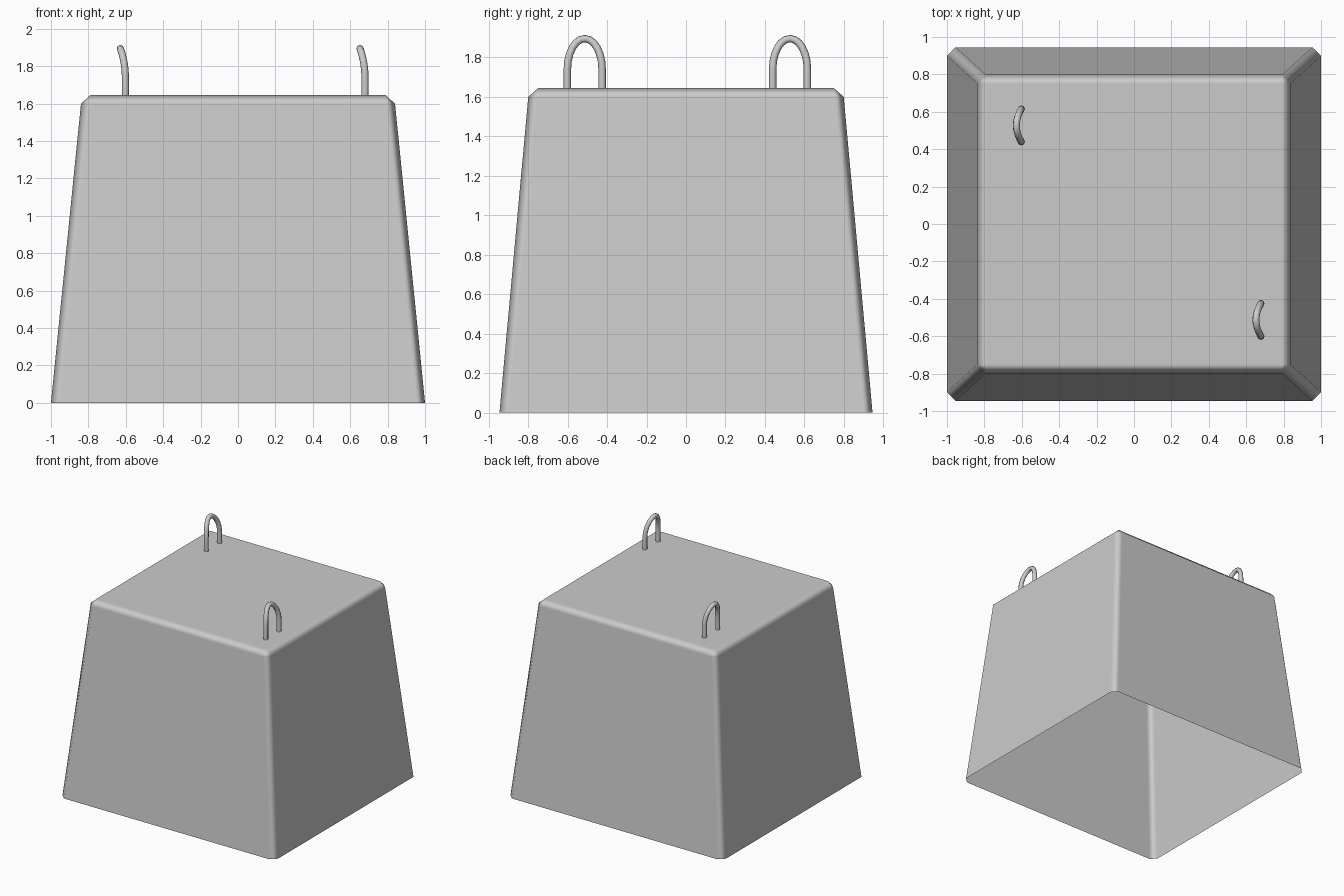
import bpy, bmesh, math

old = bpy.data.objects.get("Cube")
if old:
    bpy.data.objects.remove(old, do_unlink=True)


def make_material(name, colour):
    mat = bpy.data.materials.new(name)
    mat.use_nodes = True
    mat.diffuse_color = colour
    mat.node_tree.nodes["Principled BSDF"].inputs["Base Color"].default_value = colour
    return mat


grey = make_material("concrete grey", (0.6, 0.6, 0.6, 1))
HEIGHT = 1.645


def add_block():
    # Tapered box, open underneath
    bm = bmesh.new()
    bmesh.ops.create_cube(bm, size=2)
    for v in bm.verts:
        top = v.co.z > 0
        v.co.x *= 0.835 if top else 1.0
        v.co.y *= 0.795 if top else 0.945
        v.co.z = HEIGHT if top else 0
    bottom = [f for f in bm.faces if f.normal.z < -0.9 or f.calc_center_median().z < 0.01]
    bmesh.ops.delete(bm, geom=bottom, context="FACES_ONLY")
    # Chamfer the top rim and the four upright corners
    edges = [e for e in bm.edges if not e.is_boundary]
    bmesh.ops.bevel(bm, geom=edges, offset=0.046, segments=1, affect="EDGES")
    for f in bm.faces:
        f.smooth = True
    mesh = bpy.data.meshes.new("concrete_block")
    bm.to_mesh(mesh)
    bm.free()
    mesh.materials.append(grey)
    block = bpy.data.objects.new("concrete_block", mesh)
    bpy.context.collection.objects.link(block)
    # Keep the large faces flat and the chamfers soft
    block.modifiers.new("weighted_normals", "WEIGHTED_NORMAL").weight = 100


def add_loop(name, x, y):
    # Bent bar: two straight legs joined by an arch that leans towards -x
    half, spring, rise, lean = 0.088, 1.74, 0.155, 0.027
    path = [(0, -half, HEIGHT - 0.01)]
    for i in range(13):
        a = math.pi * i / 12
        path.append((-lean * math.sin(a) ** 2, -half * math.cos(a), spring + rise * math.sin(a)))
    path.append((0, half, HEIGHT - 0.01))
    curve = bpy.data.curves.new(name, "CURVE")
    curve.dimensions = "3D"
    curve.bevel_depth = 0.019
    curve.bevel_resolution = 2
    curve.use_fill_caps = True
    spline = curve.splines.new("POLY")
    spline.points.add(len(path) - 1)
    for point, co in zip(spline.points, path):
        point.co = (*co, 1)
    spline.use_smooth = True
    curve.materials.append(grey)
    loop = bpy.data.objects.new(name, curve)
    loop.location = (x, y, 0)
    bpy.context.collection.objects.link(loop)


add_block()
add_loop("front_left_lifting_loop", 0.679, -0.513)
add_loop("back_right_lifting_loop", -0.602, 0.527)
